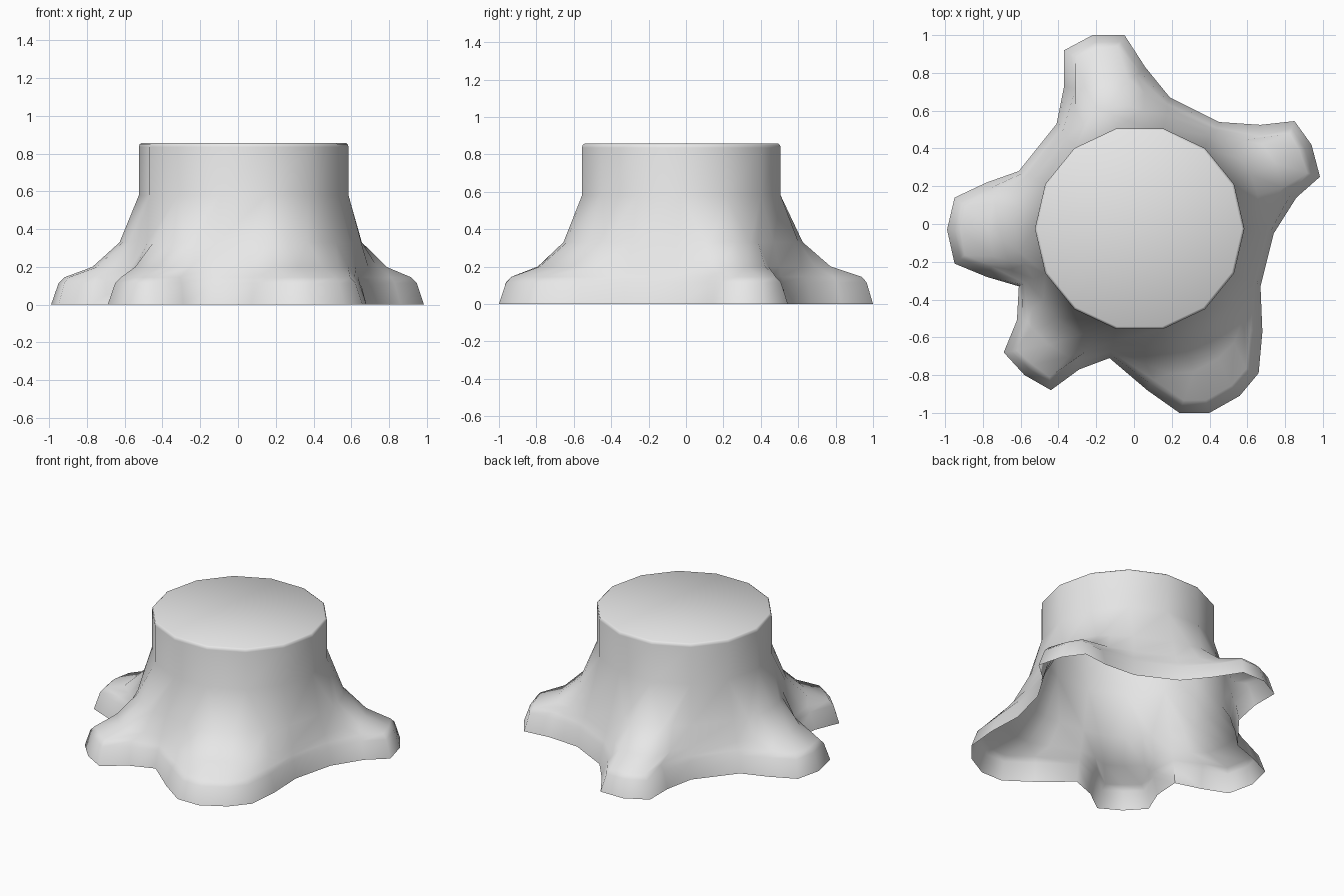
import bpy
import bmesh
from math import cos, sin, atan2, pi, radians
from mathutils import Vector

default_cube = bpy.data.objects.get("Cube")
if default_cube:
    bpy.data.objects.remove(default_cube, do_unlink=True)

# Bark colour
bark = bpy.data.materials.new("plain grey")
bark.use_nodes = True
bark.diffuse_color = (0.8, 0.8, 0.8, 1)
bark.node_tree.nodes["Principled BSDF"].inputs["Base Color"].default_value = (0.8, 0.8, 0.8, 1)

# Ground outline of the five roots, counter-clockwise, in hundredths
outline = [Vector(p) / 100 for p in (
    (74, -5), (86, 14), (98.5, 25), (94, 42), (85, 54.5), (67, 52.5), (45, 54),
    (19, 67), (6, 83), (-5, 100), (-22, 100), (-37, 92), (-37, 73), (-41, 53),
    (-61, 28), (-78, 22), (-95, 14), (-99, -3), (-95, -21), (-78, -28),
    (-61, -33), (-62, -51), (-69, -68), (-58, -80), (-44, -88), (-29, -77),
    (-13, -71), (7, -88), (24, -100), (40, -100), (56, -91), (66, -79),
    (68, -57), (67, -33))]

centre = Vector((0.03, -0.025))
sides = 14
step = 2 * pi / sides


def trunk_point(angle, scale=1.0):
    """Point on the trunk's cross-section."""
    return centre + Vector((0.555 * cos(angle), 0.545 * sin(angle))) * scale


def snapped(angle):
    """Nearest corner of the many-sided trunk."""
    return round(angle / step) % sides * step


def inset_direction(i):
    """Inward direction across the ground outline."""
    along = outline[(i + 1) % len(outline)] - outline[i - 1]
    return Vector((-along.y, along.x)).normalized()


# Root levels: height, inset, share of the spread kept on a root and in a valley
root_levels = (
    (0.0, 0.0, 1.0, 1.0),
    (0.115, 0.04, 1.0, 0.9),
    (0.145, 0.07, 1.0, 0.85),
    (0.2, None, 0.53, 0.72),
    (0.33, None, 0.22, 0.5),
)
# Trunk levels: height and scale, ending in a softened rim
trunk_levels = ((0.58, 1.0), (0.835, 1.0), (0.85, 0.993), (0.857, 0.975))

bm = bmesh.new()
rings = []
for height, inset, on_root, in_valley in root_levels:
    ring = []
    for i, base in enumerate(outline):
        spread = base - centre
        top = trunk_point(atan2(spread.y, spread.x))
        excess = (base - top).length
        rootness = max(0.0, min(1.0, (excess - 0.1) / 0.25))
        keep = in_valley + (on_root - in_valley) * rootness
        point = top.lerp(base, keep)
        if inset:
            point += inset_direction(i) * inset * rootness
        ring.append(bm.verts.new((point.x, point.y, height)))
    rings.append(ring)

for height, scale in trunk_levels:
    ring = []
    for base in outline:
        spread = base - centre
        point = trunk_point(snapped(atan2(spread.y, spread.x)), scale)
        ring.append(bm.verts.new((point.x, point.y, height)))
    rings.append(ring)

# Skin the rings and close the cut top; the underside stays open
for lower, upper in zip(rings, rings[1:]):
    for i in range(len(lower)):
        j = (i + 1) % len(lower)
        bm.faces.new((lower[i], lower[j], upper[j], upper[i]))
bmesh.ops.remove_doubles(bm, verts=bm.verts[:], dist=0.001)
rim = [e for e in bm.edges if e.is_boundary and e.verts[0].co.z > 0.8]
bmesh.ops.contextual_create(bm, geom=rim)
bmesh.ops.recalc_face_normals(bm, faces=bm.faces[:])

mesh = bpy.data.meshes.new("tree_stump")
bm.to_mesh(mesh)
bm.free()
mesh.materials.append(bark)
stump = bpy.data.objects.new("tree_stump", mesh)
bpy.context.collection.objects.link(stump)

# Smooth bark
bpy.ops.object.select_all(action="DESELECT")
stump.select_set(True)
bpy.context.view_layer.objects.active = stump
bpy.ops.object.shade_smooth_by_angle(angle=radians(65))
